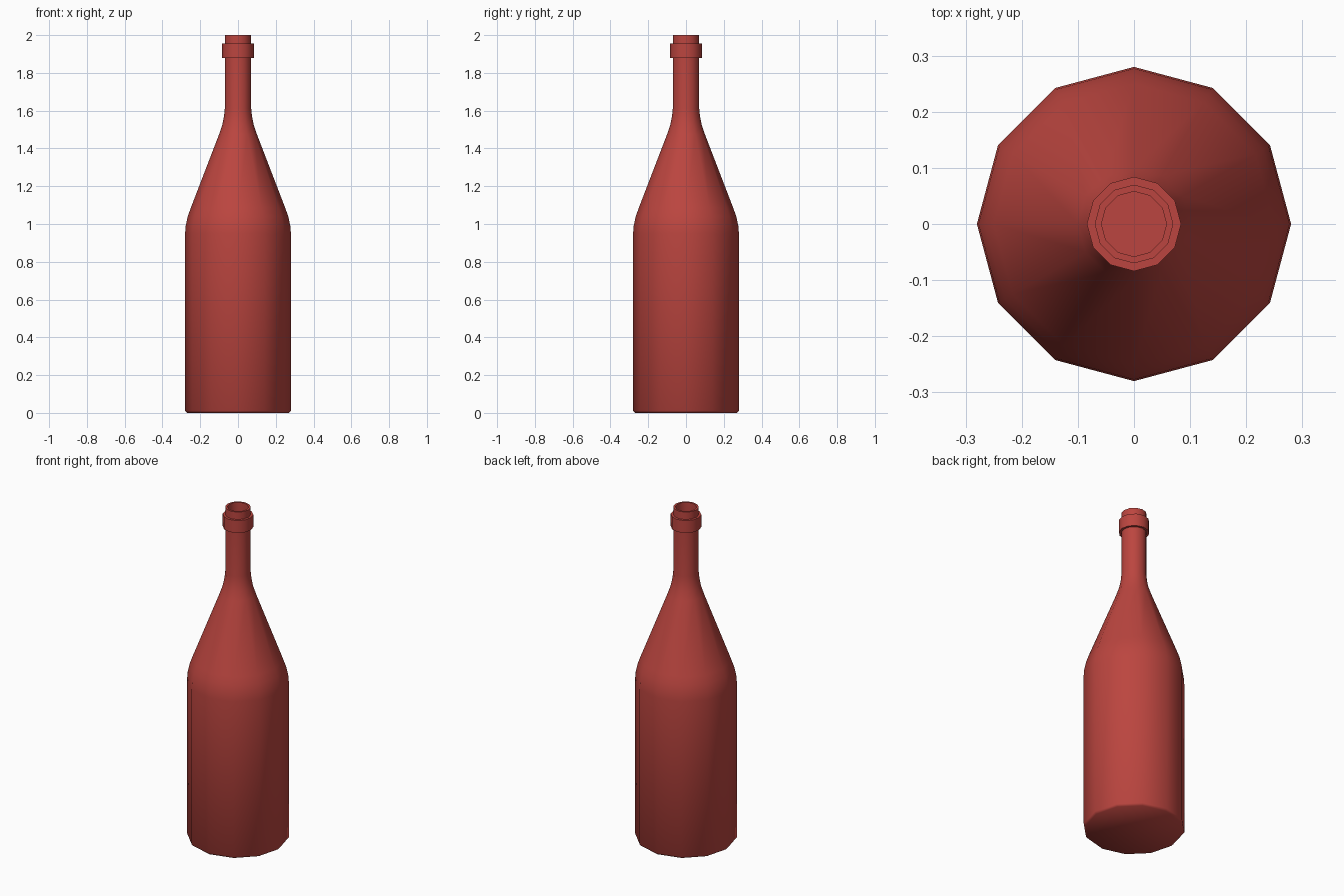
import bpy, bmesh, math

if "Cube" in bpy.data.objects:
    bpy.data.objects.remove(bpy.data.objects["Cube"])

SIDES = 12

red = bpy.data.materials.new("bottle red")
red.diffuse_color = (0.50, 0.06, 0.05, 1)
red.use_nodes = True
red.node_tree.nodes["Principled BSDF"].inputs["Base Color"].default_value = red.diffuse_color


def lathe(name, profile, sharp_angle):
    """Spin a (radius, z) profile about z; radius 0 closes with a cap."""
    bm = bmesh.new()
    rings = []
    for r, z in profile:
        rings.append([bm.verts.new((r * math.cos(2 * math.pi * i / SIDES),
                                    r * math.sin(2 * math.pi * i / SIDES), z))
                      for i in range(SIDES)])
    for a, b in zip(rings, rings[1:]):
        for i in range(SIDES):
            j = (i + 1) % SIDES
            bm.faces.new((a[i], a[j], b[j], b[i]))
    bm.faces.new(rings[0][::-1])
    bm.faces.new(rings[-1])
    bmesh.ops.recalc_face_normals(bm, faces=bm.faces)
    mesh = bpy.data.meshes.new(name)
    bm.to_mesh(mesh)
    bm.free()
    mesh.materials.append(red)
    ob = bpy.data.objects.new(name, mesh)
    bpy.context.collection.objects.link(ob)
    bpy.ops.object.select_all(action='DESELECT')
    ob.select_set(True)
    bpy.context.view_layer.objects.active = ob
    bpy.ops.object.shade_smooth_by_angle(angle=math.radians(sharp_angle))
    return ob


# Bottle: outside from base to lip with neck ring, then down the hollow inside
outer = [(0.27, 0), (0.28, 0.012), (0.28, 0.95), (0.277, 0.99), (0.266, 1.04),
         (0.25, 1.085), (0.10, 1.475), (0.083, 1.525), (0.074, 1.57), (0.07, 1.61),
         (0.07, 1.88), (0.084, 1.88), (0.084, 1.955), (0.07, 1.955), (0.07, 2.0)]
inner = [(0.058, 2.0), (0.058, 1.61), (0.085, 1.475), (0.237, 1.08),
         (0.268, 0.95), (0.268, 0.012)]
lathe("bottle", outer + inner, 60)
